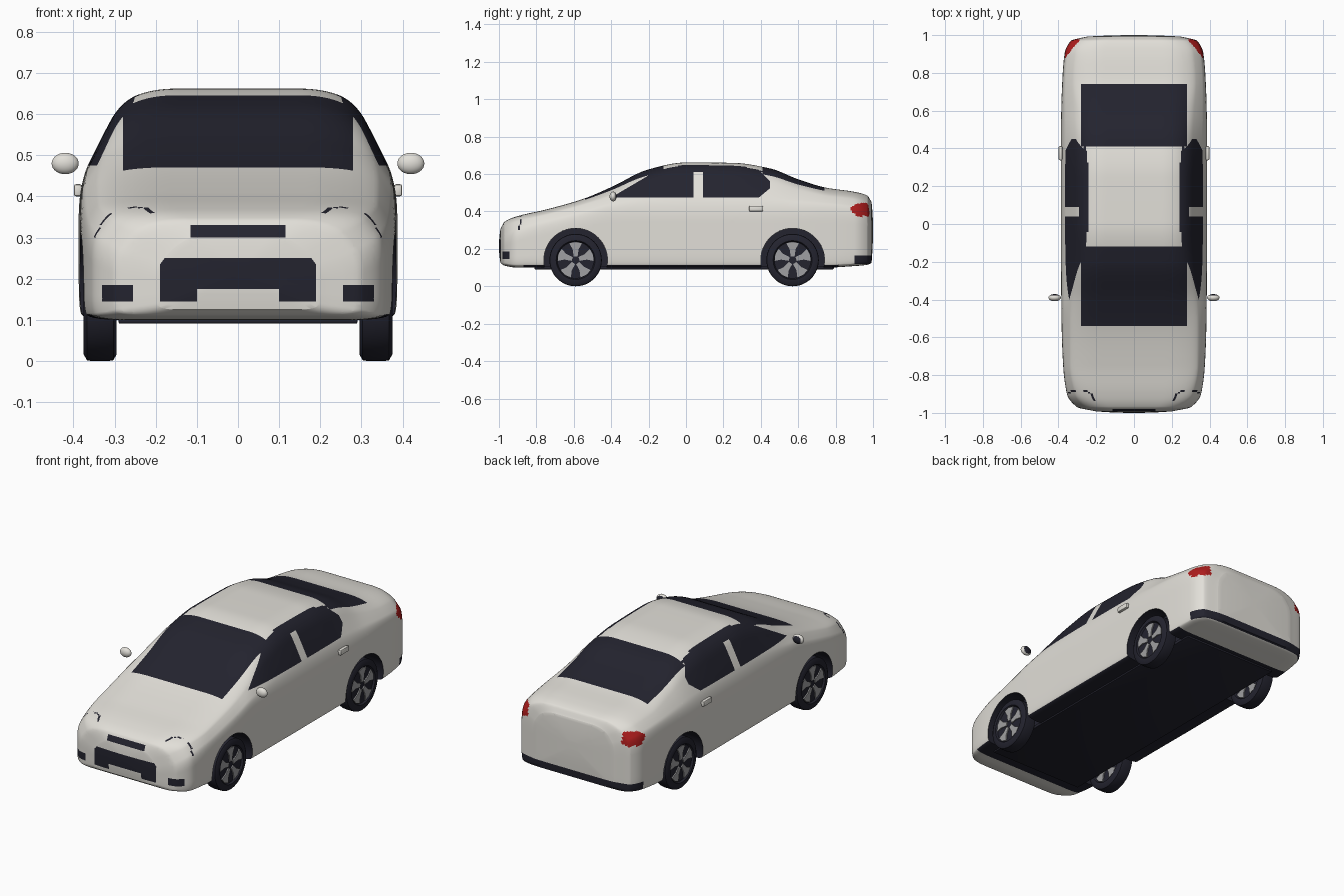
import bpy, bmesh, math
from mathutils import Vector, Matrix

old = bpy.data.objects.get("Cube")
if old:
    bpy.data.objects.remove(old, do_unlink=True)


def material(name, r, g, b):
    m = bpy.data.materials.new(name)
    m.use_nodes = True
    m.diffuse_color = (r, g, b, 1)
    m.node_tree.nodes["Principled BSDF"].inputs["Base Color"].default_value = (r, g, b, 1)
    return m


WHITE = material("warm white paint", .76, .74, .69)
DARK = material("dark glass and trim", .017, .017, .028)
RED = material("red lamp", .42, .012, .012)
GREY = material("wheel grey", .35, .35, .36)
AXLES = (-.59, .57)
AXLE_Z, ARCH = .14, .17


def finish(name, bm, mats, angle=40):
    bmesh.ops.recalc_face_normals(bm, faces=bm.faces)
    mesh = bpy.data.meshes.new(name)
    bm.to_mesh(mesh)
    bm.free()
    ob = bpy.data.objects.new(name, mesh)
    bpy.context.collection.objects.link(ob)
    for m in mats:
        mesh.materials.append(m)
    smooth(ob, angle)
    return ob


def activate(ob):
    bpy.ops.object.select_all(action='DESELECT')
    ob.select_set(True)
    bpy.context.view_layer.objects.active = ob


def smooth(ob, angle):
    activate(ob)
    bpy.ops.object.shade_smooth_by_angle(angle=math.radians(angle))


# Body stations: y, bottom, top, half width, shoulder height, roof edge x, roof edge z
STATIONS = [
    (-.992, .125, .305, .2, .22, .15, .28),
    (-.97, .11, .345, .3, .25, .24, .325),
    (-.9, .1, .375, .355, .29, .3, .36),
    (-.75, .1, .41, .375, .33, .33, .395),
    (-.55, .1, .467, .383, .38, .33, .45),
    (-.4, .1, .53, .385, .42, .32, .5),
    (-.2, .1, .625, .386, .43, .295, .59),
    (0, .1, .662, .387, .43, .285, .63),
    (.25, .1, .66, .387, .43, .285, .625),
    (.45, .1, .63, .387, .43, .285, .595),
    (.6, .1, .572, .385, .43, .295, .54),
    (.75, .1, .527, .38, .425, .31, .5),
    (.9, .108, .505, .368, .41, .3, .48),
    (.97, .115, .485, .335, .39, .27, .46),
    (.992, .125, .45, .25, .36, .2, .43),
]


def station(y):
    """Monotone cubic blend of the station table."""
    n = len(STATIONS)
    i = max(k for k in range(n - 1) if STATIONS[k][0] <= y or k == 0)
    a, b = STATIONS[i], STATIONS[i + 1]

    def secant(k, c):
        k = min(max(k, 0), n - 2)
        p, q = STATIONS[k], STATIONS[k + 1]
        return (q[c] - p[c]) / (q[0] - p[0])

    def slope(k, c):
        s, t = secant(k - 1, c), secant(k, c)
        return 2 * s * t / (s + t) if s * t > 0 else 0
    h = b[0] - a[0]
    t = (y - a[0]) / h
    return [a[c] * (1 + 2 * t) * (1 - t) ** 2 + b[c] * t * t * (3 - 2 * t)
            + h * (slope(i, c) * t * (1 - t) ** 2 - slope(i + 1, c) * t * t * (1 - t))
            for c in range(1, 7)]


def section(y):
    """Closed rounded cross-section from a corner-cut control polygon."""
    zb, zt, w, zs, xe, ze = station(y)
    half = [(w * .5, zb), (w * .97, zb), (w, zb + .03), (w, (zb + zs) / 2), (w, zs),
            ((w + xe) / 2, (zs + ze) / 2 + .005), (xe, ze), (xe * .72, zt), (xe * .32, zt)]
    pts = half + [(-x, z) for x, z in reversed(half)]
    for _ in range(3):
        pts = [tuple(p[k] * (1 - f) + q[k] * f for k in (0, 1))
               for p, q in zip(pts, pts[1:] + pts[:1]) for f in (.25, .75)]
    return pts


def build_body():
    bm = bmesh.new()
    steps, end = 150, .992
    rings = []
    caps = (.15, .35, .55, .75, .9)

    def cap_ring(y, s):
        pts = section(y)
        zc = sum(p[1] for p in pts) / len(pts)
        yy = math.copysign(end + .008 * (1 - s * s), y)
        return [bm.verts.new((x * s, yy, zc + (z - zc) * s)) for x, z in pts]
    rings += [cap_ring(-end, s) for s in caps]
    for i in range(steps + 1):
        y = -end * math.cos(math.pi * i / steps)
        rings.append([bm.verts.new((x, y, z)) for x, z in section(y)])
    rings += [cap_ring(end, s) for s in reversed(caps)]
    for r, q in zip(rings, rings[1:]):
        for k in range(len(r)):
            j = (k + 1) % len(r)
            bm.faces.new((r[k], r[j], q[j], q[k]))
    bm.faces.new(rings[0])
    bm.faces.new(rings[-1])
    return finish("body", bm, [WHITE, DARK, RED])


body = build_body()

# Wheel arches cut out of the body
bm = bmesh.new()
for side in (-1, 1):
    for y in AXLES:
        bmesh.ops.create_cone(bm, cap_ends=True, segments=64, radius1=ARCH, radius2=ARCH, depth=.2,
                              matrix=Matrix.Translation((side * .38, y, AXLE_Z)) @ Matrix.Rotation(math.pi / 2, 4, 'Y'))
cutter = finish("arch_cutter", bm, [])
cutter.hide_render = True
mod = body.modifiers.new("arches", 'BOOLEAN')
mod.operation, mod.solver, mod.object = 'DIFFERENCE', 'EXACT', cutter
activate(body)
bpy.ops.object.modifier_apply(modifier=mod.name)
bpy.data.objects.remove(cutter, do_unlink=True)


# Paint rule for one point of the body surface
def paint(c, n):
    x, y, z = abs(c.x), c.y, c.z
    if any(math.hypot(y - a, z - AXLE_Z) < ARCH + .001 for a in AXLES) and x > .27:
        return 1
    if n.z < -.7 and -.87 < y < .82:
        return 1
    if x < .28 and n.z > .1 and (-.54 < y < -.12 or .41 < y < .74):
        return 1
    # Side glass and roof rails
    if -.2 < y < .5 and z > .61 and x > .235 + .3 * (y - .15) ** 2 and -.16 < y < .45:
        return 1
    if .475 < z <= .61 and x > .26:
        front = -.4 + 1.7 * (z - .475) < y < .04
        rear = .09 < y < min(.45, .39 + 1.2 * (z - .475), .45 - (z - .56))
        if front or rear:
            return 1
    # Front openings
    if y < -.9:
        if x < .115 and .3 < z < .33:
            return 1
        if x < .19 and .145 < z < .25 and (x > .1 or z > .175) and x + z < .425:
            return 1
        if .255 < x < .33 and .145 < z < .185:
            return 1
    # Headlamp outline
    e = ((x - .29) / .085) ** 2 + ((y + .935) / .06) ** 2
    if .78 < e < 1 and y > -.935 and z > .3:
        return 1
    if y > .9 and .12 < z < .165:
        return 1
    if x > .29 and ((y - .95) / .07) ** 2 + ((z - .41) / .035) ** 2 < 1:
        return 2
    return 0


# Straight cuts so that the painted outlines are crisp
bm = bmesh.new()
bm.from_mesh(body.data)
cuts = [((s * x, 0, 0), (1, 0, 0)) for s in (-1, 1) for x in (.28, .115, .19, .1, .255, .33)]
cuts += [((0, y, 0), (0, 1, 0)) for y in (-.54, -.12, .41, .74, .04, .09, -.16, .45, .9)]
cuts += [((0, 0, z), (0, 0, 1)) for z in (.475, .61, .3, .33, .145, .175, .185, .25, .12, .165)]
cuts += [((0, -.4, .475), (0, 1, -1.7)), ((0, .39, .475), (0, 1, -1.2)), ((0, .45, .56), (0, 1, 1))]
for co, no in cuts:
    bmesh.ops.bisect_plane(bm, geom=bm.verts[:] + bm.edges[:] + bm.faces[:], dist=.0002,
                           plane_co=co, plane_no=Vector(no).normalized())
bm.normal_update()
for f in bm.faces:
    f.material_index = paint(f.calc_center_median(), f.normal)
bm.to_mesh(body.data)
bm.free()
smooth(body, 40)


def box(name, center, size, mat, bevel):
    bm = bmesh.new()
    bmesh.ops.create_cube(bm, size=1, matrix=Matrix.Translation(center) @ Matrix.Diagonal((*size, 1)))
    bmesh.ops.bevel(bm, geom=bm.edges[:], offset=bevel, segments=2, affect='EDGES', profile=.5)
    return finish(name, bm, [mat])


box("floor_plate", (0, -.01, .1), (.58, 1.6, .018), DARK, .003)


# Tyre profile spun about the axle, and five tapered spokes
def wheel(name, x, y):
    bm = bmesh.new()
    half = [(.03, .002), (.03, .098), (.04, .104), (.04, .124), (.032, .138), (.02, .14)]
    profile = half + [(-a, r) for a, r in reversed(half)]
    n = 48
    rings = [[bm.verts.new((a, r * math.cos(t), r * math.sin(t))) for a, r in profile]
             for t in (math.tau * k / n for k in range(n))]
    for r, q in zip(rings, rings[1:] + rings[:1]):
        for k in range(len(profile) - 1):
            bm.faces.new((r[k], r[k + 1], q[k + 1], q[k]))
    bmesh.ops.holes_fill(bm, edges=bm.edges[:], sides=n)
    tyre = finish(name + "_tyre", bm, [DARK])
    bm = bmesh.new()
    for k in range(5):
        t = math.tau * k / 5 + math.pi / 2
        shape = [(.022, -.5), (.06, -.27), (.096, -.36), (.098, 0), (.096, .36), (.06, .27), (.022, .5)]
        face = bm.faces.new([bm.verts.new((-.036, r * math.cos(t + a), r * math.sin(t + a))) for r, a in shape])
        out = bmesh.ops.extrude_face_region(bm, geom=[face])["geom"]
        bmesh.ops.translate(bm, vec=(.072, 0, 0), verts=[v for v in out if isinstance(v, bmesh.types.BMVert)])
    spokes = finish(name + "_spokes", bm, [GREY], 25)
    for ob in (tyre, spokes):
        ob.location = (x, y, AXLE_Z)


for side, label in ((1, "left"), (-1, "right")):
    for y, end in zip(AXLES, ("front", "rear")):
        wheel(f"{end}_{label}_wheel", side * .335, y)
    box(label + "_door_handle", (side * .389, .375, .415), (.02, .075, .03), WHITE, .006)
    # Door mirror with a dark glass on its rear
    bm = bmesh.new()
    bmesh.ops.create_uvsphere(bm, u_segments=24, v_segments=14, radius=1,
                              matrix=Matrix.Translation((side * .42, -.39, .48)) @ Matrix.Diagonal((.033, .019, .026, 1)))
    for f in bm.faces:
        f.material_index = int(f.calc_center_median().y > -.378)
    finish(label + "_mirror", bm, [WHITE, DARK])
